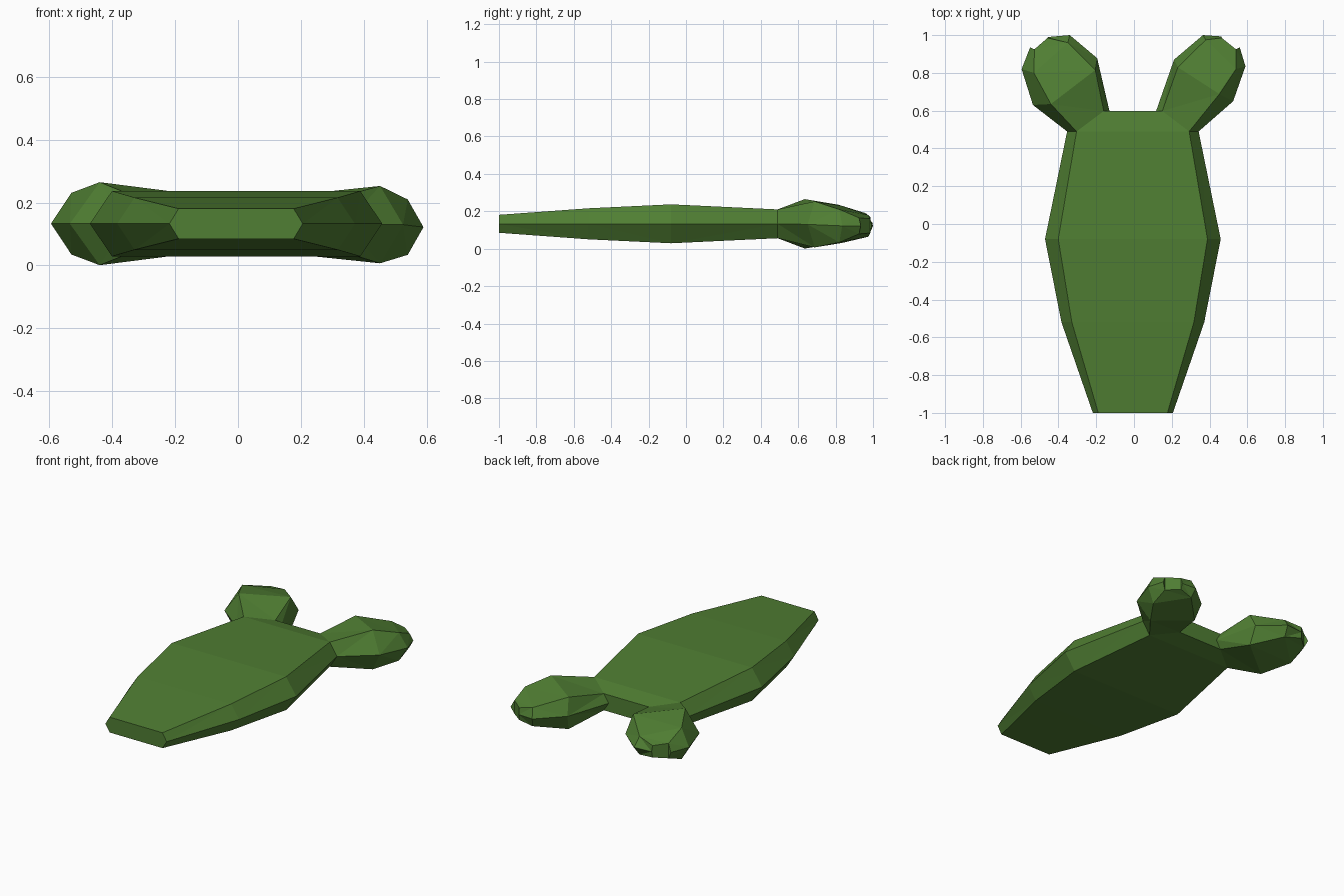
import bpy, bmesh

if "Cube" in bpy.data.objects:
    bpy.data.objects.remove(bpy.data.objects["Cube"])

MID = 0.133  # height of the side ridge

green = bpy.data.materials.new("cactus green")
green.diffuse_color = (0.08, 0.21, 0.033, 1)
green.use_nodes = True
green.node_tree.nodes["Principled BSDF"].inputs["Base Color"].default_value = green.diffuse_color

bm = bmesh.new()


def hexagon(left_mid, left_top, right_top, right_mid, ridge=MID):
    """Six-sided ring: ridge points are (x, y), top points (x, y, z), bottom mirrors top."""
    low = lambda p: (p[0], p[1], 2 * ridge - p[2])
    pts = [(*left_mid, ridge), left_top, right_top, (*right_mid, ridge),
           low(right_top), low(left_top)]
    return [bm.verts.new(p) for p in pts]


def bridge(a, b, sides=range(6)):
    for i in sides:
        j = (i + 1) % 6
        bm.faces.new((a[i], a[j], b[j], b[i]))


# Main pad: y, ridge half width, top half width, top height
rings = []
for y, w, t, z in [(-1, .212, .183, .181), (-.52, .378, .323, .216),
                   (-.08, .465, .395, .237), (.49, .348, .298, .21)]:
    rings.append(hexagon((-w - .006, y), (-t - .006, y, z), (t - .006, y, z), (w - .006, y)))
bm.faces.new(rings[0])
for a, b in zip(rings, rings[1:]):
    bridge(a, b)

# Notch between the two small pads
shoulder = rings[-1]
notch = hexagon((-.13, .598), (-.16, .598, .185), (.15, .598, .185), (.117, .598))
bridge(shoulder, notch, (1, 4))
bm.faces.new(notch)


# Small pads: each grows out of a six-sided opening at the shoulder
def small_pad(base, loops):
    for loop in loops:
        ring = hexagon(*loop)
        bridge(base, ring)
        base = ring
    bm.faces.new(base)


s, n = shoulder, notch
small_pad([s[0], s[1], n[1], n[0], n[5], s[5]], [
    ((-.535, .63), (-.44, .635, .265), (-.205, .815, .235), (-.195, .878)),
    ((-.595, .82), (-.53, .8, .231), (-.35, .96, .19), (-.34, 1.0)),
    ((-.55, .935), (-.527, .925, .18), (-.458, .985, .17), (-.455, .99)),
])
small_pad([s[3], s[2], n[2], n[3], n[4], s[4]], [
    ((.525, .65), (.452, .688, .253), (.232, .83, .23), (.212, .87), .13),
    ((.59, .835), (.54, .82, .21), (.38, .975, .18), (.365, 1.0), .122),
    ((.56, .935), (.54, .925, .165), (.465, .985, .16), (.463, .993), .122),
])

bmesh.ops.triangulate(bm, faces=bm.faces[:])
bmesh.ops.recalc_face_normals(bm, faces=bm.faces[:])
mesh = bpy.data.meshes.new("cactus_pads")
bm.to_mesh(mesh)
bm.free()
mesh.materials.append(green)
bpy.context.collection.objects.link(bpy.data.objects.new("cactus_pads", mesh))
